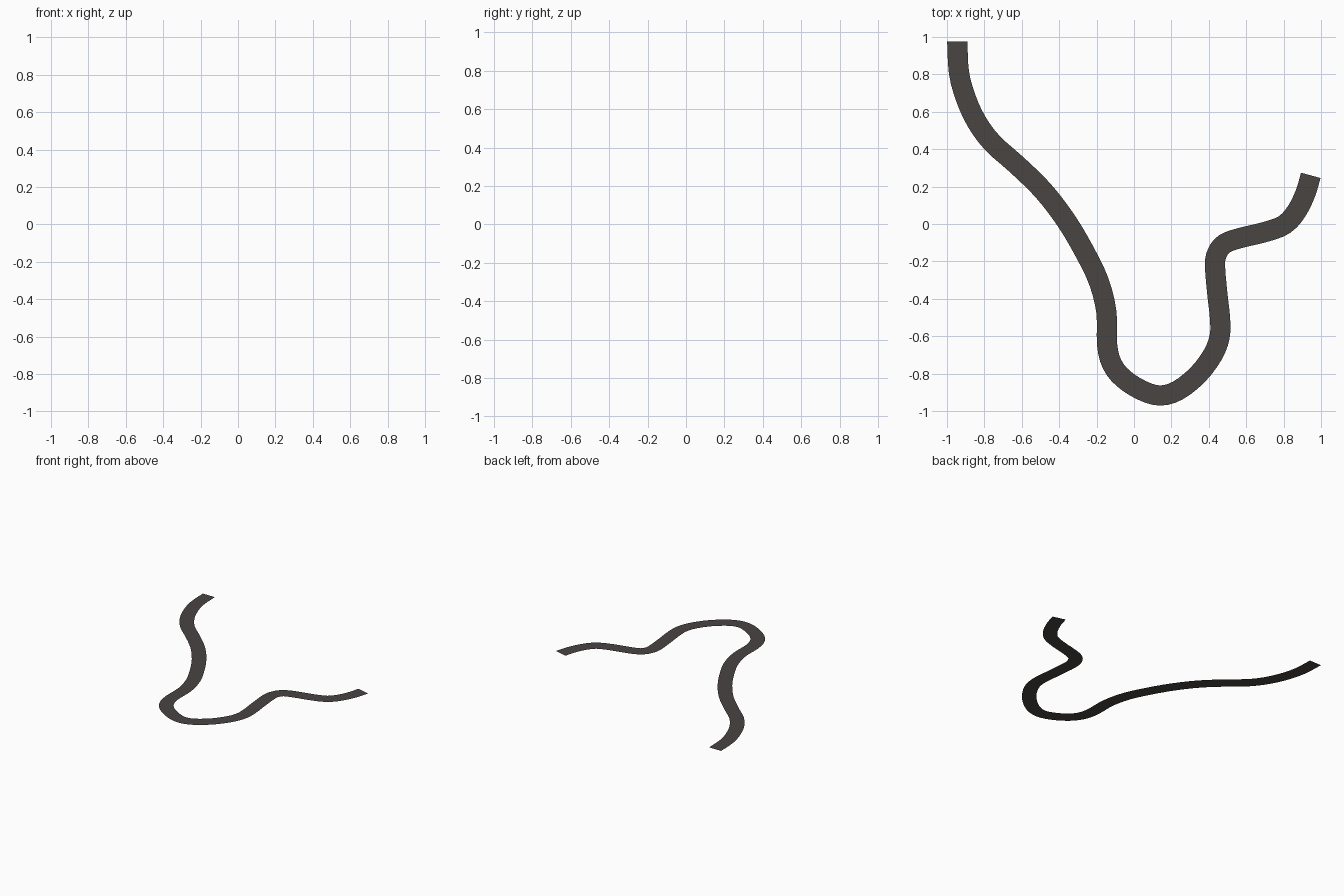
import bpy, bmesh
from mathutils import Vector
from mathutils.geometry import interpolate_bezier

if "Cube" in bpy.data.objects:
    bpy.data.objects.remove(bpy.data.objects["Cube"])

WIDTH = 0.108

# Centre line of the winding road, seen from the top
PATH = [(-.945, .975), (-.936, .81), (-.90, .675), (-.842, .548), (-.757, .433),
        (-.625, .315), (-.487, .18), (-.364, .02), (-.265, -.147), (-.187, -.31),
        (-.147, -.475), (-.144, -.645), (-.117, -.75), (-.056, -.827), (.043, -.89),
        (.139, -.917), (.235, -.89), (.342, -.805), (.422, -.698), (.458, -.602),
        (.46, -.505), (.446, -.377), (.433, -.222), (.445, -.155), (.485, -.105),
        (.567, -.075), (.7, -.043), (.805, -.003), (.872, .072), (.918, .168), (.945, .26)]
pts = [Vector((x, y, 0)) for x, y in PATH]


def tangent(i):
    return (pts[min(i + 1, len(pts) - 1)] - pts[max(i - 1, 0)]) / (
        2 if 0 < i < len(pts) - 1 else 1)


# Smooth the path
line = []
for i in range(len(pts) - 1):
    a, b = pts[i], pts[i + 1]
    line += interpolate_bezier(a, a + tangent(i) / 3, b - tangent(i + 1) / 3, b, 4)[:-1]
line.append(pts[-1])

# Flat ribbon of constant width
bm = bmesh.new()
rows = []
for i, p in enumerate(line):
    t = (line[min(i + 1, len(line) - 1)] - line[max(i - 1, 0)]).normalized()
    if i == 0:
        t = Vector((0, -1, 0))
    side = Vector((-t.y, t.x, 0)) * WIDTH / 2
    rows.append((bm.verts.new(p - side), bm.verts.new(p + side)))
for (a, b), (c, d) in zip(rows, rows[1:]):
    bm.faces.new((a, c, d, b))
mesh = bpy.data.meshes.new("road")
bm.normal_update()
bm.to_mesh(mesh)
bm.free()

asphalt = bpy.data.materials.new("dark asphalt")
asphalt.diffuse_color = (0.066, 0.058, 0.055, 1)
asphalt.use_nodes = True
asphalt.node_tree.nodes["Principled BSDF"].inputs["Base Color"].default_value = asphalt.diffuse_color
mesh.materials.append(asphalt)
road = bpy.data.objects.new("road", mesh)
bpy.context.collection.objects.link(road)
